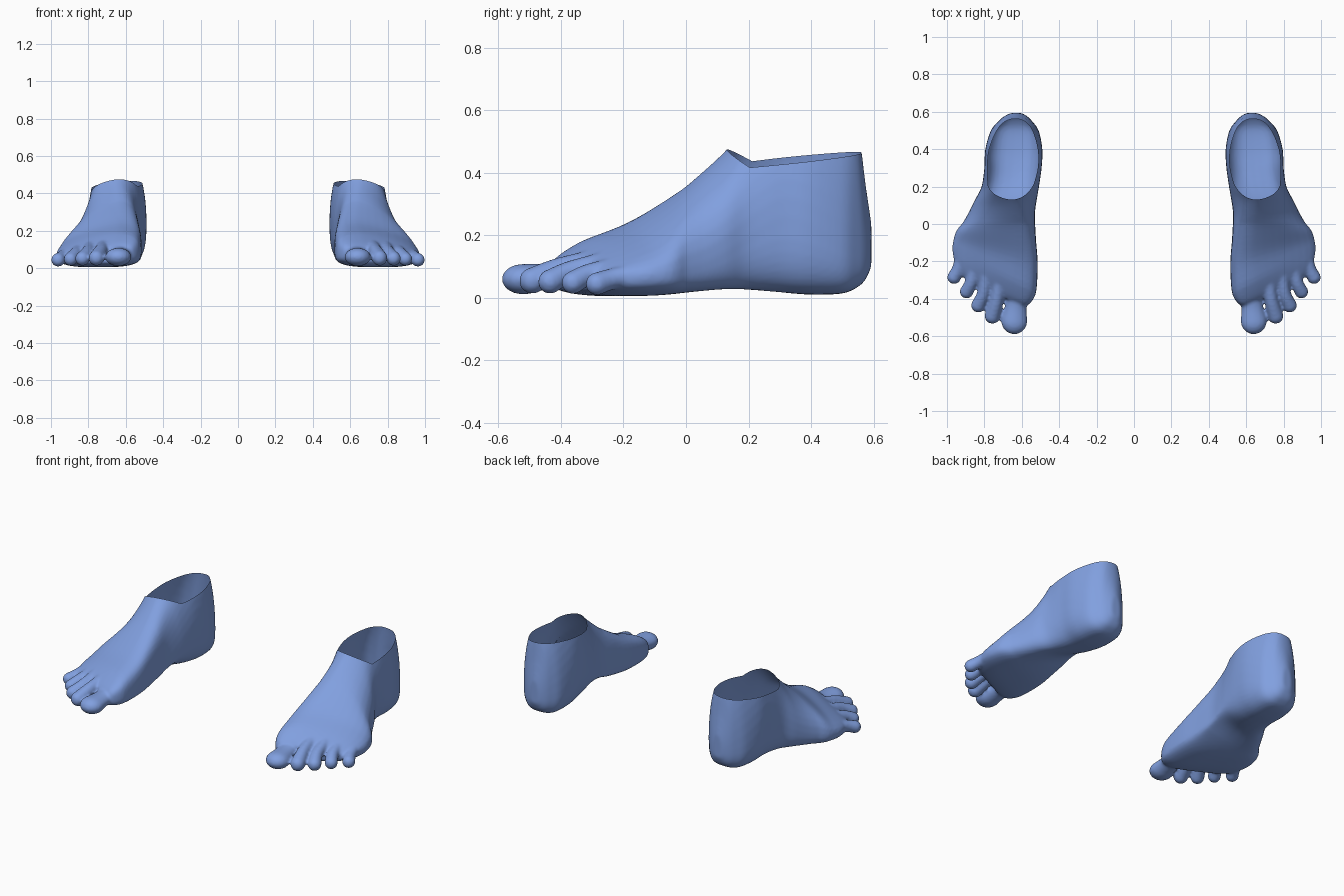
import bpy, bmesh, math
from mathutils import Vector, Matrix

cube = bpy.data.objects.get("Cube")
if cube:
    bpy.data.objects.remove(cube)

skin = bpy.data.materials.new("soft_blue")
skin.use_nodes = True
COLOUR = (0.22, 0.35, 0.74, 1)
skin.diffuse_color = COLOUR
skin.node_tree.nodes["Principled BSDF"].inputs["Base Color"].default_value = COLOUR

SIDES = 40

# Foot slices, toes to heel: y, inner x, outer x, ridge x, top, widest height, bottom
SLICES = [
    (-.36, .60, .92, .68, .11, .065, .03),
    (-.33, .56, .95, .66, .14, .07, .015),
    (-.26, .525, .97, .65, .185, .075, .006),
    (-.15, .515, .965, .63, .24, .08, .005),
    (-.05, .525, .945, .63, .315, .09, .006),
    (.05, .53, .89, .64, .40, .11, .01),
    (.13, .52, .85, .65, .475, .15, .014),
    (.20, .508, .815, .65, .56, .20, .015),
    (.30, .494, .80, .645, .64, .26, .014),
    (.40, .49, .795, .64, .64, .24, .01),
    (.50, .51, .765, .635, .60, .18, .014),
    (.55, .545, .725, .635, .53, .16, .035),
    (.575, .57, .695, .63, .36, .15, .06),
    (.593, .60, .66, .63, .24, .15, .10),
]

# Toe paths, base to tip: x, y, z, radius
TOES = [
    [(.615, -.32, .088, .068), (.63, -.43, .072, .058), (.64, -.52, .06, .070)],
    [(.72, -.31, .118, .034), (.735, -.41, .092, .036), (.757, -.492, .055, .042)],
    [(.79, -.27, .112, .034), (.805, -.37, .085, .034), (.832, -.435, .052, .039)],
    [(.85, -.22, .098, .034), (.87, -.31, .076, .034), (.895, -.362, .049, .037)],
    [(.92, -.17, .075, .036), (.94, -.24, .060, .034), (.962, -.285, .045, .037)],
]


def power(v, p):
    return math.copysign(abs(v) ** p, v)


def catmull(rows, steps):
    """Smooth the rows into a denser series."""
    out = []
    for i in range(len(rows) - 1):
        a, b, c, d = (rows[min(max(k, 0), len(rows) - 1)] for k in range(i - 1, i + 3))
        for n in range(steps):
            t = n / steps
            out.append([q + .5 * t * (r - p + t * (2 * p - 5 * q + 4 * r - s
                        + t * (3 * (q - r) + s - p))) for p, q, r, s in zip(a, b, c, d)])
    return out + [list(rows[-1])]


def slice_ring(bm, row):
    y, inner, outer, ridge, top, wide, bottom = row
    mid, half = (inner + outer) / 2, (outer - inner) / 2
    shear = .5 * min(max(-y / .25, 0), 1)
    slope = 1 + .3 * min(max((.2 - y) / .1, 0), 1)
    arch = .075 * math.exp(-((y - .1) / .15) ** 2)
    ring = []
    for k in range(SIDES):
        a = 2 * math.pi * k / SIDES
        c, s = math.cos(a), math.sin(a)
        if s >= 0:
            x = mid + half * power(c, slope if c > 0 else 1) + (ridge - mid) * s * s
            z = wide + (top - wide) * s
        else:
            x = mid + half * power(c, .65)
            z = wide + (wide - bottom) * power(s, .65)
            z += arch * -s * ((outer - x) / (2 * half)) ** 1.5
        ring.append(bm.verts.new((x, y + shear * (x - mid), z)))
    return ring


bm = bmesh.new()

# Sole, instep, heel and ankle as one loft
rings = [slice_ring(bm, row) for row in catmull(SLICES, 4)]
for r, q in zip(rings, rings[1:]):
    for k in range(SIDES):
        n = (k + 1) % SIDES
        bm.faces.new((r[k], r[n], q[n], q[k]))
bm.faces.new(rings[0])
bm.faces.new(rings[-1])
bmesh.ops.recalc_face_normals(bm, faces=bm.faces[:])

# Toes as overlapping beads, the big toe flatter
for number, path in enumerate(TOES):
    flat = .7 if number == 0 else 1
    for x, y, z, radius in catmull(path, 8):
        place = Matrix.Translation((x, y, z)) @ Matrix.Diagonal((1, 1, flat, 1))
        bmesh.ops.create_uvsphere(bm, u_segments=20, v_segments=12, radius=radius, matrix=place)

mesh = bpy.data.meshes.new("feet")
bm.to_mesh(mesh)
bm.free()
feet = bpy.data.objects.new("feet", mesh)
bpy.context.collection.objects.link(feet)

# Fuse the parts into one skin
fuse = feet.modifiers.new("fuse", "REMESH")
fuse.mode = "VOXEL"
fuse.voxel_size = .0085
soften = feet.modifiers.new("soften", "SMOOTH")
soften.factor = .5
soften.iterations = 5
graph = bpy.context.evaluated_depsgraph_get()
fused = bpy.data.meshes.new_from_object(feet.evaluated_get(graph))
feet.modifiers.clear()
feet.data = fused
fused.name = "feet"

# Open the ankle along two slanted planes that meet in a notch
bm = bmesh.new()
bm.from_mesh(fused)
planes = [(Vector((.65, .13, .475)), Vector((.1, .6, 1)).normalized()),
          (Vector((.65, .21, .428)), Vector((.08, -.10, 1)).normalized())]
for co, no in planes:
    bmesh.ops.bisect_plane(bm, geom=bm.verts[:] + bm.edges[:] + bm.faces[:],
                           plane_co=co, plane_no=no)
above = [f for f in bm.faces
         if all((f.calc_center_median() - co).dot(no) > 0 for co, no in planes)]
bmesh.ops.delete(bm, geom=above, context="FACES")
bm.to_mesh(fused)
bm.free()

fused.materials.clear()
fused.materials.append(skin)
for p in fused.polygons:
    p.material_index = 0
    p.use_smooth = True

# Second foot
mirror = feet.modifiers.new("mirror", "MIRROR")
mirror.use_axis[0] = True
mirror.use_mirror_merge = False
